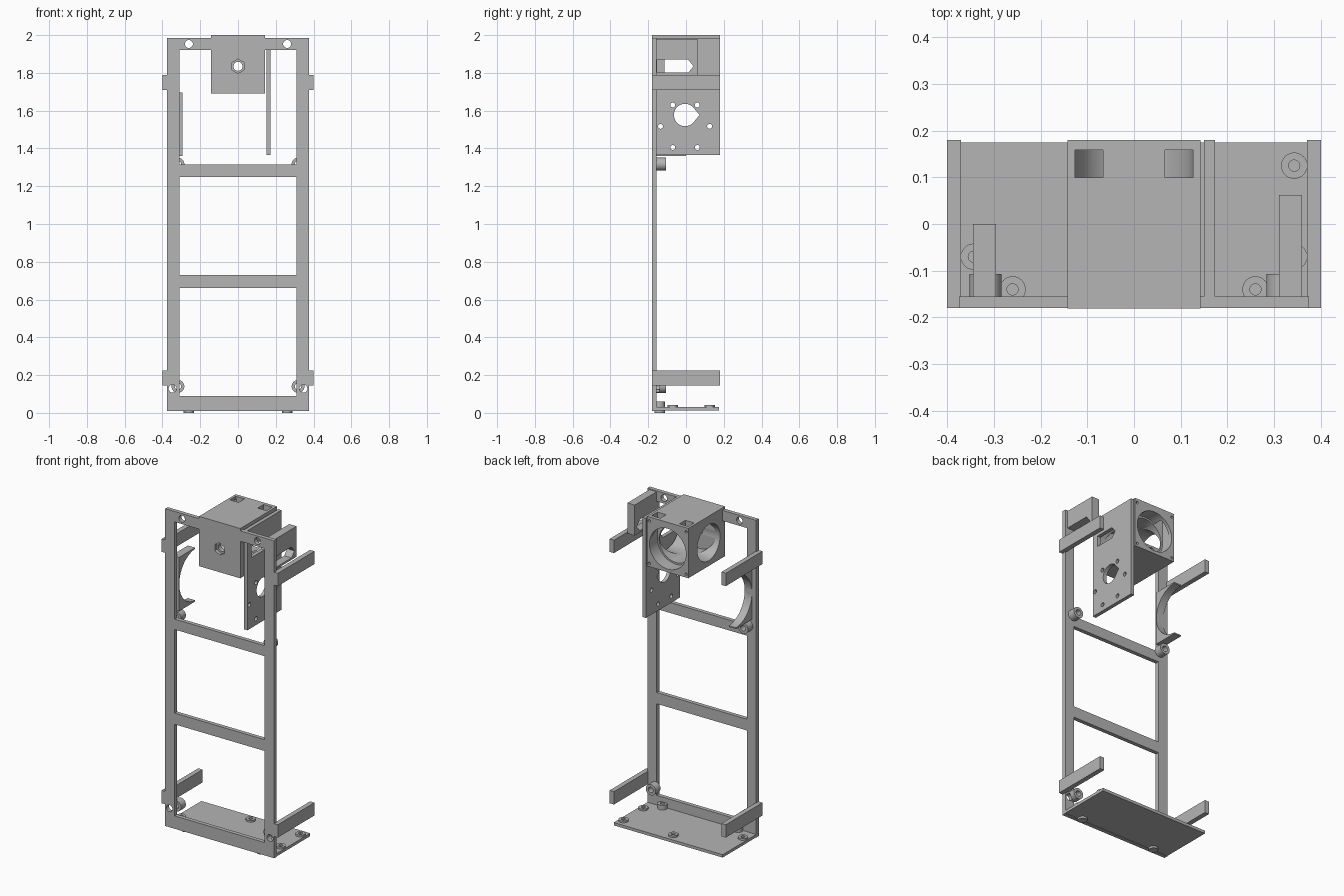
import bpy, bmesh, math
from mathutils import Vector

if "Cube" in bpy.data.objects:
    bpy.data.objects.remove(bpy.data.objects["Cube"])

grey = bpy.data.materials.new("plain_grey")
grey.use_nodes = True
COLOUR = (0.46, 0.46, 0.46, 1)
grey.diffuse_color = COLOUR
grey.node_tree.nodes["Principled BSDF"].inputs["Base Color"].default_value = COLOUR

FRONT, INNER, BACK = -0.18, -0.155, 0.18
AXES = {"x": lambda a, b, t: (t, a, b),
        "y": lambda a, b, t: (a, t, b),
        "z": lambda a, b, t: (a, b, t)}


def prism(name, axis, outline, t0, t1):
    """Extrude a flat outline along an axis from t0 to t1."""
    bm = bmesh.new()
    place = AXES[axis]
    face = bm.faces.new([bm.verts.new(place(a, b, t0)) for a, b in outline])
    grown = bmesh.ops.extrude_face_region(bm, geom=[face])["geom"]
    shift = Vector(place(0, 0, t1 - t0))
    bmesh.ops.translate(bm, vec=shift, verts=[g for g in grown if isinstance(g, bmesh.types.BMVert)])
    bmesh.ops.recalc_face_normals(bm, faces=bm.faces)
    mesh = bpy.data.meshes.new(name)
    bm.to_mesh(mesh)
    bm.free()
    mesh.materials.append(grey)
    obj = bpy.data.objects.new(name, mesh)
    bpy.context.collection.objects.link(obj)
    return obj


def box(name, x, y, z):
    return prism(name, "z", [(x[0], y[0]), (x[1], y[0]), (x[1], y[1]), (x[0], y[1])], *z)


def circle(a, b, r, n=40):
    return [(a + r * math.cos(2 * math.pi * i / n), b + r * math.sin(2 * math.pi * i / n))
            for i in range(n)]


def rod(name, axis, a, b, r, t0, t1, n=40):
    return prism(name, axis, circle(a, b, r, n), t0, t1)


def activate(obj):
    bpy.ops.object.select_all(action="DESELECT")
    obj.select_set(True)
    bpy.context.view_layer.objects.active = obj


def cut(obj, cutters):
    activate(obj)
    for c in cutters:
        mod = obj.modifiers.new("cut", "BOOLEAN")
        mod.operation, mod.solver, mod.object = "DIFFERENCE", "EXACT", c
        bpy.ops.object.modifier_apply(modifier=mod.name)
        bpy.data.objects.remove(c)
    return obj


# Ladder frame with three windows and screw holes
frame = box("ladder_frame", (-0.375, 0.375), (FRONT, INNER), (0.01, 1.985))
windows = [box("window", (-0.31, 0.31), (-0.3, 0), z)
           for z in ((0.09, 0.66), (0.73, 1.25), (1.315, 1.92))]
holes = [rod("hole", "y", s * x, z, 0.021, -0.3, 0, 24)
         for s in (-1, 1) for x, z in ((0.26, 1.953), (0.346, 0.128))]
cut(frame, windows + holes)

# Side arms and frame bosses
for side, s in (("left", 1), ("right", -1)):
    for level, z in (("lower", 0.145), ("upper", 1.71)):
        xs = sorted((s * 0.37, s * 0.4))
        box(f"{side}_{level}_arm", xs, (FRONT, BACK), (z, z + 0.08))
    for level, z in (("lower", 0.14), ("upper", 1.317)):
        boss = rod(f"{side}_{level}_boss", "y", s * 0.318, z, 0.034, INNER, -0.107)
        cutters = [rod("bore", "y", s * 0.318, z, 0.017, -0.3, 0, 24)]
        if level == "lower":
            cutters.append(rod("bore", "y", s * 0.346, 0.128, 0.021, -0.3, -0.14, 24))
        cut(boss, cutters)

# Base plate with standoffs and screw heads
box("base_plate", (-0.375, 0.375), (INNER - 0.005, 0.175), (0.012, 0.03))
standoffs = [(0.26, -0.14, 0.06), (-0.26, -0.14, 0.06), (0.343, -0.07, 0.041),
             (-0.343, -0.07, 0.041), (0.343, 0.125, 0.041), (0, 0.125, 0.041)]
for i, (x, y, top) in enumerate(standoffs):
    post = rod(f"standoff_{i + 1}", "z", x, y, 0.028, 0.025, top)
    cut(post, [rod("bore", "z", x, y, 0.012, 0.032, 0.1, 20)])
for side, x in (("left", 0.26), ("right", -0.26)):
    rod(f"{side}_foot", "z", x, -0.14, 0.028, 0, 0.015)

# Head block: stepped rear bore, cross bore, hex socket, top pockets
CZ = 1.835
head = box("head_block", (-0.142, 0.142), (FRONT - 0.0005, BACK), (1.69, 2))
cutters = [rod("rear_bore", "y", 0, CZ, 0.115, -0.13, 0.3, 48),
           rod("rear_rim", "y", 0, CZ, 0.126, 0.1, 0.3, 48),
           rod("cross_bore", "x", -0.02, CZ, 0.112, -0.3, 0.3, 48),
           rod("axle_hole", "y", 0, CZ, 0.024, -0.3, 0, 24),
           prism("hex_socket", "y", [(b, a + CZ) for a, b in circle(0, 0, 0.038, 6)], -0.3, -0.16)]
for s in (-1, 1):
    cutters.append(box("pocket", sorted((s * 0.066, s * 0.126)), (0.1, 0.158), (CZ, 2.1)))
    for z in (CZ - 0.125, CZ + 0.14):
        cutters.append(rod("screw", "y", s * 0.127, z, 0.008, 0.13, 0.3, 12))
cut(head, cutters)

# Motor plate: teardrop opening, bolt circle and pointed slot
SLOT = [(-0.115, 1.802), (0.012, 1.802), (0.04, 1.835), (0.012, 1.87), (-0.115, 1.87)]
plate = box("motor_plate", (0.15, 0.173), (INNER, BACK), (1.365, 1.985))
cy, cz, r = -0.005, 1.577, 0.059
arc = [(cy + r * math.cos(math.radians(d)), cz + r * math.sin(math.radians(d)))
       for d in range(40, 321, 8)]
cutters = [prism("teardrop", "x", arc + [(0.072, cz)], 0, 0.3), prism("slot", "x", SLOT, 0, 0.3)]
for dy, z in ((0.065, 1.63), (0.13, 1.517), (0.065, 1.405)):
    for s in (-1, 1):
        cutters.append(rod("bolt", "x", cy + s * dy, z, 0.013, 0, 0.3, 20))
cut(plate, cutters)

# Slotted block on the left rail
block = box("slotted_block", (0.31, 0.36), (INNER - 0.005, 0.062), (1.79, 1.98))
wide_slot = [(INNER + 0.001 if y < 0 else y, z) for y, z in SLOT]
cut(block, [prism("slot", "x", wide_slot, 0.2, 0.5)])

# Curved cradle on the right rail
cradle = box("curved_cradle", (-0.345, -0.295), (INNER - 0.005, 0), (1.36, 1.695))
cut(cradle, [rod("hollow", "x", 0.004, 1.5275, 0.16, -0.5, 0, 64)])

for obj in list(bpy.context.collection.objects):
    if obj.type == "MESH" and obj.data.materials and obj.data.materials[0] == grey:
        activate(obj)
        bpy.ops.object.shade_smooth_by_angle(angle=math.radians(30))
